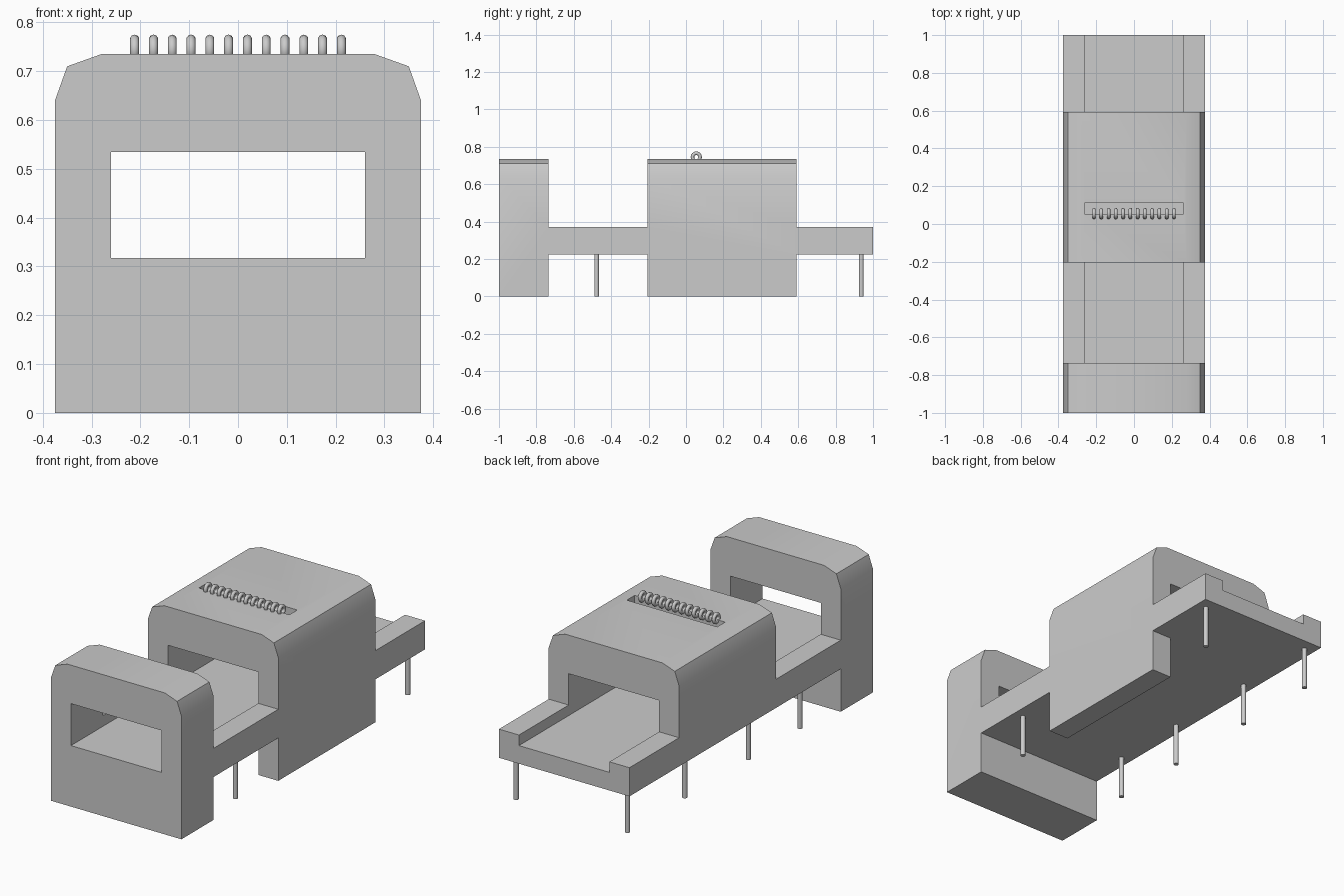
import bpy, bmesh, math

if "Cube" in bpy.data.objects:
    bpy.data.objects.remove(bpy.data.objects["Cube"])

def select_only(ob):
    bpy.ops.object.select_all(action='DESELECT')
    ob.select_set(True)
    bpy.context.view_layer.objects.active = ob

def extrude_y(name, profile, y0, y1):
    """Solid from an x-z profile swept along y."""
    bm = bmesh.new()
    face = bm.faces.new([bm.verts.new((x, y0, z)) for x, z in profile])
    ext = bmesh.ops.extrude_face_region(bm, geom=[face])
    verts = [v for v in ext['geom'] if isinstance(v, bmesh.types.BMVert)]
    bmesh.ops.translate(bm, verts=verts, vec=(0, y1 - y0, 0))
    bmesh.ops.recalc_face_normals(bm, faces=bm.faces)
    me = bpy.data.meshes.new(name)
    bm.to_mesh(me)
    bm.free()
    ob = bpy.data.objects.new(name, me)
    bpy.context.collection.objects.link(ob)
    return ob

def cut_box(target, x0, x1, y0, y1, z0, z1):
    cutter = extrude_y("cutter", [(x0, z0), (x1, z0), (x1, z1), (x0, z1)], y0, y1)
    cutter.hide_render = True
    mod = target.modifiers.new("cut", 'BOOLEAN')
    mod.operation, mod.solver, mod.object = 'DIFFERENCE', 'EXACT', cutter
    select_only(target)
    bpy.ops.object.modifier_apply(modifier=mod.name)
    bpy.data.objects.remove(cutter, do_unlink=True)

# Housing: one chamfered-top extrusion, carved into two arches and a tray
right = [(0.375, 0), (0.375, 0.64), (0.35, 0.71), (0.28, 0.735)]
outline = right + [(-x, z) for x, z in reversed(right)]
body = extrude_y("housing", outline, -1, 1)

# Space above the tray, between and behind the arches
cut_box(body, -0.5, 0.5, -0.735, -0.205, 0.372, 1)
cut_box(body, -0.5, 0.5, 0.592, 1.2, 0.372, 1)
# Space under the tray; a skirt stays only on the right of the middle arch
cut_box(body, -0.5, 0.5, -0.735, -0.205, -0.2, 0.223)
cut_box(body, -0.5, 0.5, 0.592, 1.2, -0.2, 0.223)
cut_box(body, -0.5, 0.26, -0.3, 0.7, -0.2, 0.223)
# Through channel and the contact slot in the roof
cut_box(body, -0.26, 0.26, -1.2, 1.2, 0.317, 0.535)
cut_box(body, -0.26, 0.26, 0.05, 0.115, 0.45, 1)

select_only(body)
bpy.ops.object.shade_smooth_by_angle(angle=math.radians(30))

# Row of curled spring contacts at the slot
for i in range(12):
    x = (i - 5.5) * 0.0385
    bpy.ops.mesh.primitive_torus_add(
        location=(x, 0.055, 0.745), rotation=(0, math.pi / 2, 0),
        major_radius=0.0205, minor_radius=0.0095,
        major_segments=16, minor_segments=10)
    ring = bpy.context.object
    ring.name = f"spring_contact_{i + 1}"
    bpy.ops.object.shade_smooth()

# Mounting pins: two on the right, four on the left
pins = [(0.32, -0.478), (0.32, 0.937)]
pins += [(-0.32, y) for y in (-0.478, -0.055, 0.467, 0.937)]
for i, (x, y) in enumerate(pins):
    bpy.ops.mesh.primitive_cylinder_add(
        vertices=16, radius=0.0125, depth=0.24, location=(x, y, 0.12))
    pin = bpy.context.object
    pin.name = f"mounting_pin_{i + 1}"
    bpy.ops.object.shade_smooth_by_angle(angle=math.radians(40))
